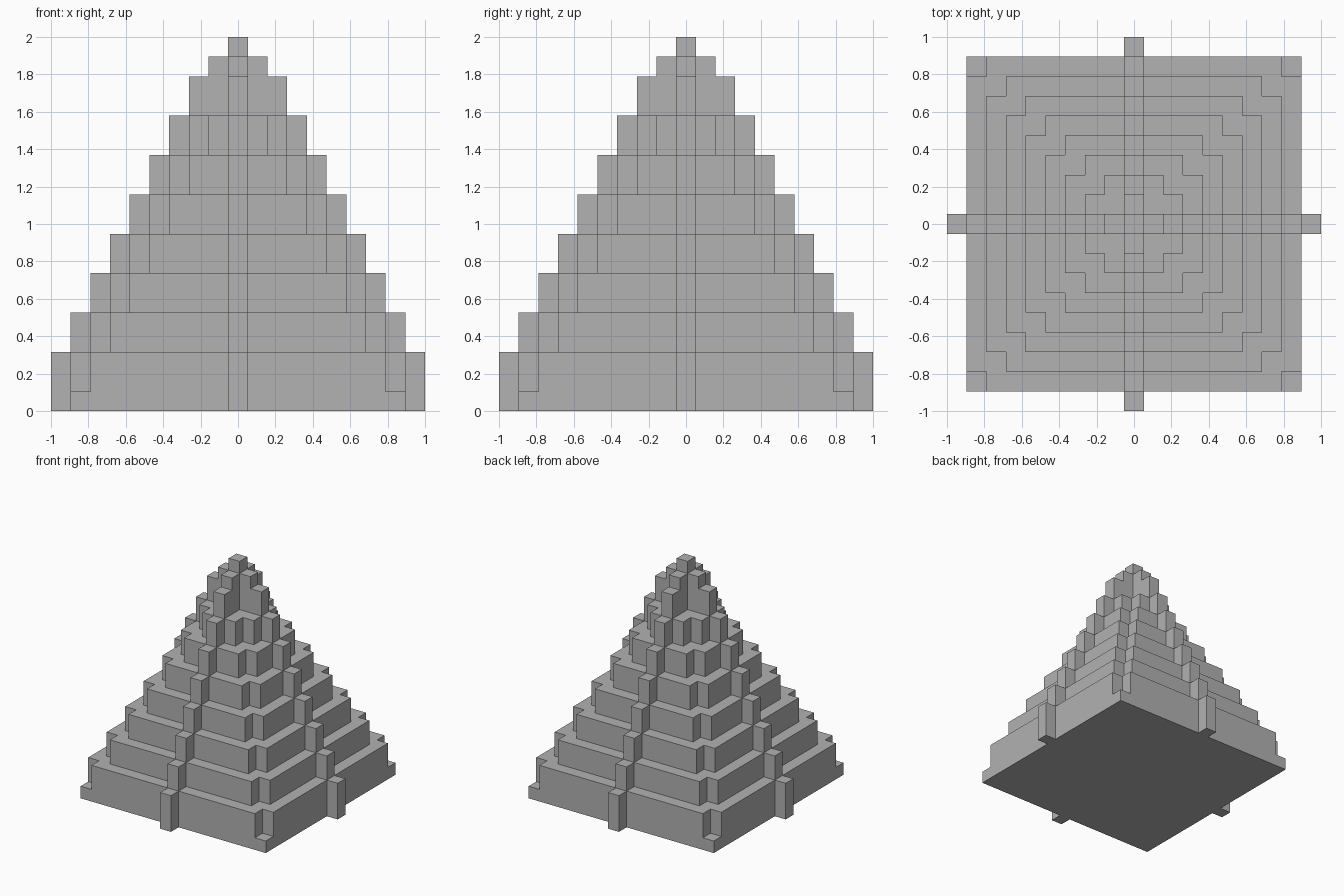
import bpy
import bmesh

cube = bpy.data.objects.get("Cube")
if cube:
    bpy.data.objects.remove(cube, do_unlink=True)

UNIT = 2 / 19   # one block
RIB = 0.5       # half width of the centre ribs, in blocks

stone = bpy.data.materials.new("grey stone")
stone.use_nodes = True
GREY = (0.445, 0.445, 0.445, 1)
stone.diffuse_color = GREY
stone.node_tree.nodes["Principled BSDF"].inputs["Base Color"].default_value = GREY


def prism(name, quarter, z0, z1):
    """Extrude an outline given by one quarter, repeated four times about z."""
    outline = list(quarter)
    for _ in range(3):
        quarter = [(-y, x) for x, y in quarter]
        outline += quarter
    bm = bmesh.new()
    face = bm.faces.new([bm.verts.new((x * UNIT, y * UNIT, z0 * UNIT)) for x, y in outline])
    side = bmesh.ops.extrude_face_region(bm, geom=[face], use_keep_orig=True)["geom"]
    top = [v for v in side if isinstance(v, bmesh.types.BMVert)]
    bmesh.ops.translate(bm, verts=top, vec=(0, 0, (z1 - z0) * UNIT))
    bmesh.ops.recalc_face_normals(bm, faces=bm.faces[:])
    mesh = bpy.data.meshes.new(name)
    bm.to_mesh(mesh)
    bm.free()
    mesh.materials.append(stone)
    obj = bpy.data.objects.new(name, mesh)
    bpy.context.collection.objects.link(obj)


def tier_outline(half, notch):
    """Quarter of a square with a rib on each side and notched corners."""
    inner = half - notch
    corner = [(half, inner), (inner, inner), (inner, half)] if notch else [(half, half)]
    return [(half + 1, RIB), (half, RIB), *corner, (RIB, half), (RIB, half + 1)]


def cross_outline(reach):
    return [(reach, RIB), (RIB, RIB), (RIB, reach)]


# Plinth with full corners
prism("plinth", tier_outline(8.5, 0), 0, 1)

# Stepped tiers, each two blocks high and one block narrower per side
for k in range(7):
    prism(f"tier_{k + 1}", tier_outline(8.5 - k, 1), 1 + 2 * k, 3 + 2 * k)

# Cross-shaped crown and the top block
prism("crown_lower", cross_outline(2.5), 15, 17)
prism("crown_upper", cross_outline(1.5), 17, 18)
prism("top_block", [(RIB, RIB)], 18, 19)
